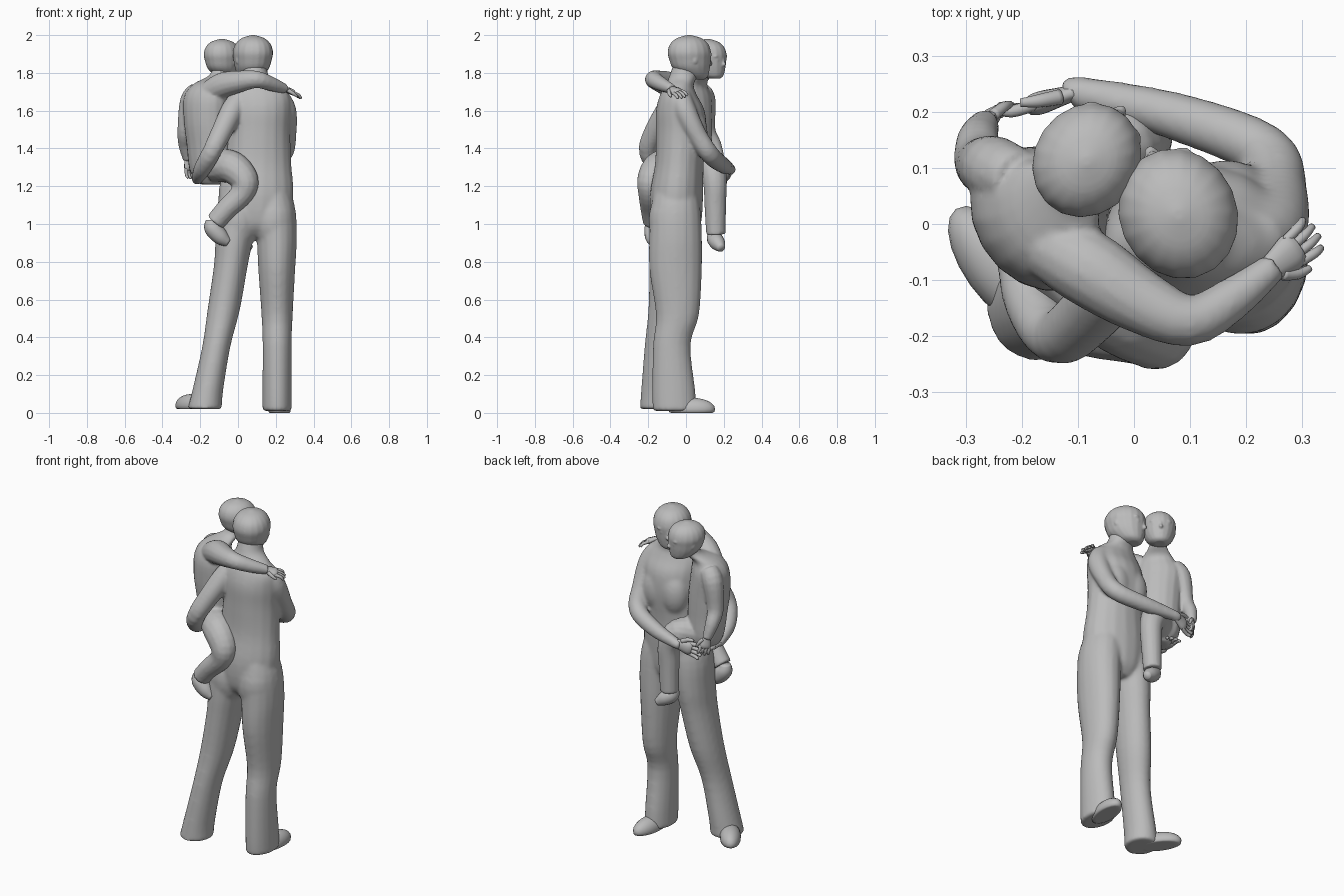
import bpy, bmesh, math
from mathutils import Vector, Matrix

cube = bpy.data.objects.get("Cube")
if cube:
    bpy.data.objects.remove(cube, do_unlink=True)

grey = bpy.data.materials.new("plain grey")
grey.use_nodes = True
grey.diffuse_color = (0.5, 0.5, 0.5, 1)
grey.node_tree.nodes["Principled BSDF"].inputs["Base Color"].default_value = (0.5, 0.5, 0.5, 1)


def spline(pts, steps=4):
    """Smooth curve through rows of numbers."""
    rows = [Vector(p) for p in pts]
    rows = [rows[0]] + rows + [rows[-1]]
    out = []
    for a, b, c, d in zip(rows, rows[1:], rows[2:], rows[3:]):
        for i in range(steps):
            t = i / steps
            out.append(b + (c - a) * t / 2 + (a * 2 - b * 5 + c * 4 - d) * t * t / 2
                       + (b * 3 - a - c * 3 + d) * t ** 3 / 2)
    return out + [rows[-1]]


def skin(bm, rings, sides=18):
    """Bridge rings given as (centre, side vector, depth vector)."""
    loops = []
    for c, u, v in rings:
        angles = [2 * math.pi * k / sides for k in range(sides)]
        loops.append([bm.verts.new(c + u * math.cos(a) + v * math.sin(a)) for a in angles])
    for lo, hi in zip(loops, loops[1:]):
        for k in range(sides):
            j = (k + 1) % sides
            bm.faces.new((lo[k], lo[j], hi[j], hi[k]))
    bm.faces.new(loops[0][::-1])
    bm.faces.new(loops[-1])


def stack(bm, pts, yaw=0):
    """Level ellipses: x, y, z, half width, half depth."""
    u = Vector((math.cos(yaw), math.sin(yaw), 0))
    v = Vector((-u.y, u.x, 0))
    skin(bm, [(Vector(p[:3]), u * abs(p[3]), v * abs(p[4])) for p in map(list, spline(pts))])


def tube(bm, pts, up=(0, 0, 1), flat=1, sides=14):
    """Limb along a path: x, y, z, radius."""
    s = [(Vector(list(p)[:3]), p[3]) for p in spline(pts)]
    rings = []
    for i, (c, r) in enumerate(s):
        t = (s[min(i + 1, len(s) - 1)][0] - s[max(i - 1, 0)][0]).normalized()
        u = t.cross(Vector(up)).normalized()
        rings.append((c, u * r, u.cross(t) * -r * flat))
    skin(bm, rings, sides)


def blob(bm, loc, size, yaw=0, floor=None):
    m = Matrix.Translation(loc) @ Matrix.Rotation(yaw, 4, 'Z') @ Matrix.Diagonal((*size, 1))
    made = bmesh.ops.create_uvsphere(bm, u_segments=20, v_segments=12, radius=1, matrix=m)
    for v in made["verts"]:
        if floor is not None:
            v.co.z = max(v.co.z, floor)


def finish(name, bm, voxel=0, smooth=4):
    bmesh.ops.recalc_face_normals(bm, faces=bm.faces)
    mesh = bpy.data.meshes.new(name)
    bm.to_mesh(mesh)
    bm.free()
    mesh.materials.append(grey)
    mesh.shade_smooth()
    ob = bpy.data.objects.new(name, mesh)
    bpy.context.collection.objects.link(ob)
    if voxel:
        r = ob.modifiers.new("fuse", 'REMESH')
        r.mode, r.voxel_size, r.use_smooth_shade = 'VOXEL', voxel, True
        s = ob.modifiers.new("soften", 'SMOOTH')
        s.iterations, s.factor = smooth, 0.5


def hand(name, wrist, along, normal, size):
    """Flat palm, four fingers and a thumb."""
    bm = bmesh.new()
    w, d = Vector(wrist), Vector(along).normalized()
    side = d.cross(Vector(normal)).normalized()
    n = side.cross(d)

    def run(points, r, flat):
        tube(bm, [(*(w + (d * a + side * b + n * c) * size), q * size)
                  for (a, b, c), q in zip(points, r)], n, flat, 10)
    run([(-.15, 0, 0), (.1, 0, 0), (.4, 0, 0), (.55, 0, 0)], (.22, .27, .33, .25), .5)
    for k in range(4):
        b = (k - 1.5) * .15
        tip = 1.05 - .08 * abs(k - 1.5)
        run([(.4, b, 0), (.75, b * 1.2, .0), (tip, b * 1.3, -.1)], (.09, .085, .06), 1)
    run([(.05, .2, 0), (.3, .38, -.03), (.55, .45, -.08)], (.11, .095, .06), 1)
    finish(name, bm)


def head(name, x, y, low, high, width, depth, yaw):
    """Skull, jaw, nose, lips, brows and ears, facing +y before the yaw."""
    bm = bmesh.new()
    h = high - low
    f, s = Vector((-math.sin(yaw), math.cos(yaw), 0)), Vector((math.cos(yaw), math.sin(yaw), 0))
    prof = [(0, .4, .3, .32), (.07, .28, .57, .6), (.25, .08, .85, .84), (.45, .01, .96, .95),
            (.62, -.02, 1, 1), (.8, -.03, .88, .87), (.93, -.03, .57, .57), (1, -.03, .1, .1)]
    rows = []
    for t, off, d, w in prof:
        c = Vector((x, y, low + h * t)) + f * off * depth
        rows.append((*c, width * w, depth * d))
    stack(bm, rows, yaw)

    def part(a, b, t, size):
        p = Vector((x, y, low + h * t)) + f * depth * a + s * width * b
        blob(bm, p, [q * h for q in size], yaw)
    part(.96, 0, .36, (.055, .075, .06))
    part(.91, 0, .44, (.035, .06, .1))
    part(.83, 0, .22, (.1, .05, .035))
    for m in (-1, 1):
        part(.78, m * .4, .56, (.11, .06, .04))
        part(.83, m * .38, .47, (.05, .035, .035))
        part(-.08, m * .92, .44, (.022, .055, .085))
    finish(name, bm, .005, 6)


# Adult trunk, neck, legs and arms fused into one skin
bm = bmesh.new()
stack(bm, [(.09, -.045, .93, .09, .08), (.095, -.05, 1.0, .17, .13), (.095, -.05, 1.15, .2, .142),
           (.105, -.035, 1.32, .178, .13), (.11, -.025, 1.48, .168, .135),
           (.113, -.03, 1.6, .17, .13), (.11, -.04, 1.68, .162, .1),
           (.1, -.035, 1.735, .12, .075), (.09, -.015, 1.78, .074, .075), (.083, .01, 1.86, .068, .073)])
for x in (.045, .165):
    blob(bm, (x, .04, 1.48), (.085, .075, .13))
# Seat
for x in (.0, .19):
    blob(bm, (x, -.08, 1.02), (.113, .118, .17))
stack(bm, [(.16, -.05, 1.27, .08, .09), (.19, -.055, 1.1, .11, .13), (.205, -.055, .94, .107, .14),
           (.205, -.055, .76, .098, .14), (.207, -.045, .52, .083, .115),
           (.207, -.075, .36, .077, .1), (.207, -.065, .12, .078, .115), (.207, -.06, .01, .078, .117)])
stack(bm, [(.03, -.05, 1.27, .08, .09), (.0, -.055, 1.1, .11, .13), (-.02, -.06, .92, .1, .135),
           (-.038, -.07, .78, .09, .125), (-.075, -.09, .55, .086, .11),
           (-.115, -.125, .35, .075, .095), (-.16, -.14, .12, .082, .098), (-.176, -.145, .02, .091, .1)])
tube(bm, [(.21, -.03, 1.68, .055), (.25, -.005, 1.6, .06), (.257, .06, 1.47, .052), (.232, .13, 1.365, .05),
          (.08, .19, 1.315, .044), (-.09, .232, 1.29, .031), (-.12, .23, 1.285, .028)])
tube(bm, [(.02, -.05, 1.68, .055), (-.03, -.1, 1.6, .062), (-.09, -.17, 1.48, .056),
          (-.14, -.2, 1.38, .052), (-.19, -.13, 1.29, .046), (-.215, -.02, 1.24, .032),
          (-.21, 0, 1.235, .028)])
finish("adult_body", bm, .009, 12)

head("adult_head", .078, .02, 1.765, 2.0, .105, .118, .42)
hand("adult_front_hand", (-.12, .23, 1.285), (-1, -.3, -.25), (.3, -1, 0), .13)
hand("adult_back_hand", (-.21, 0, 1.235), (.2, 1, 0), (0, 0, 1), .13)

# Adult shoes with flat soles
for name, x, y, z, yaw in (("planted", .22, .03, .0, -.12), ("stepping", -.245, -.075, .02, .62)):
    bm = bmesh.new()
    blob(bm, (x, y, z + .02), (.058, .125, .06), yaw, z)
    finish("adult_" + name + "_shoe", bm)

# Child trunk, neck, arms and legs fused into one skin
bm = bmesh.new()
turn = -.9
stack(bm, [(-.14, .02, 1.21, .07, .06), (-.145, .02, 1.28, .125, .1), (-.155, .015, 1.42, .13, .11),
           (-.165, .01, 1.55, .135, .115), (-.17, .01, 1.67, .138, .105), (-.15, .02, 1.74, .1, .08),
           (-.1, .085, 1.79, .05, .05), (-.088, .105, 1.86, .048, .048)], turn)
tube(bm, [(-.15, -.04, 1.7, .06), (-.08, -.08, 1.735, .068), (.01, -.137, 1.755, .058),
          (.1, -.172, 1.765, .046), (.18, -.13, 1.74, .038), (.25, -.075, 1.715, .026)])
tube(bm, [(-.21, .08, 1.7, .055), (-.25, .1, 1.65, .058), (-.275, .11, 1.5, .046),
          (-.278, .15, 1.42, .038), (-.265, .18, 1.34, .026)], (1, 0, 0))
tube(bm, [(-.12, -.05, 1.31, .09), (-.03, -.14, 1.3, .087), (.035, -.185, 1.23, .075),
          (.02, -.19, 1.16, .063), (-.06, -.185, 1.08, .056), (-.12, -.175, 1.01, .053)], (0, 1, 0))
tube(bm, [(-.12, .06, 1.3, .085), (-.04, .13, 1.3, .078), (.005, .153, 1.22, .064),
          (.005, .155, 1.1, .058), (.0, .158, .945, .052)], (0, 1, 0))
finish("child_body", bm, .008)

head("child_head", -.083, .115, 1.77, 1.98, .094, .105, -.6)
hand("child_reaching_hand", (.25, -.075, 1.715), (.75, .6, -.35), (.2, -.2, 1), .105)
hand("child_hanging_hand", (-.265, .18, 1.34), (.15, .15, -1), (-.6, .6, 0), .1)

# Child feet
for name, pts in (("back", [(-.14, -.175, 1.02, .03), (-.135, -.175, .98, .045),
                            (-.09, -.175, .93, .042), (-.05, -.175, .9, .022)]),
                  ("front", [(-.015, .15, .97, .03), (-.012, .152, .925, .042),
                             (.03, .17, .895, .039), (.065, .188, .87, .02)])):
    bm = bmesh.new()
    tube(bm, pts, (0, 1, 0))
    finish("child_" + name + "_foot", bm)
